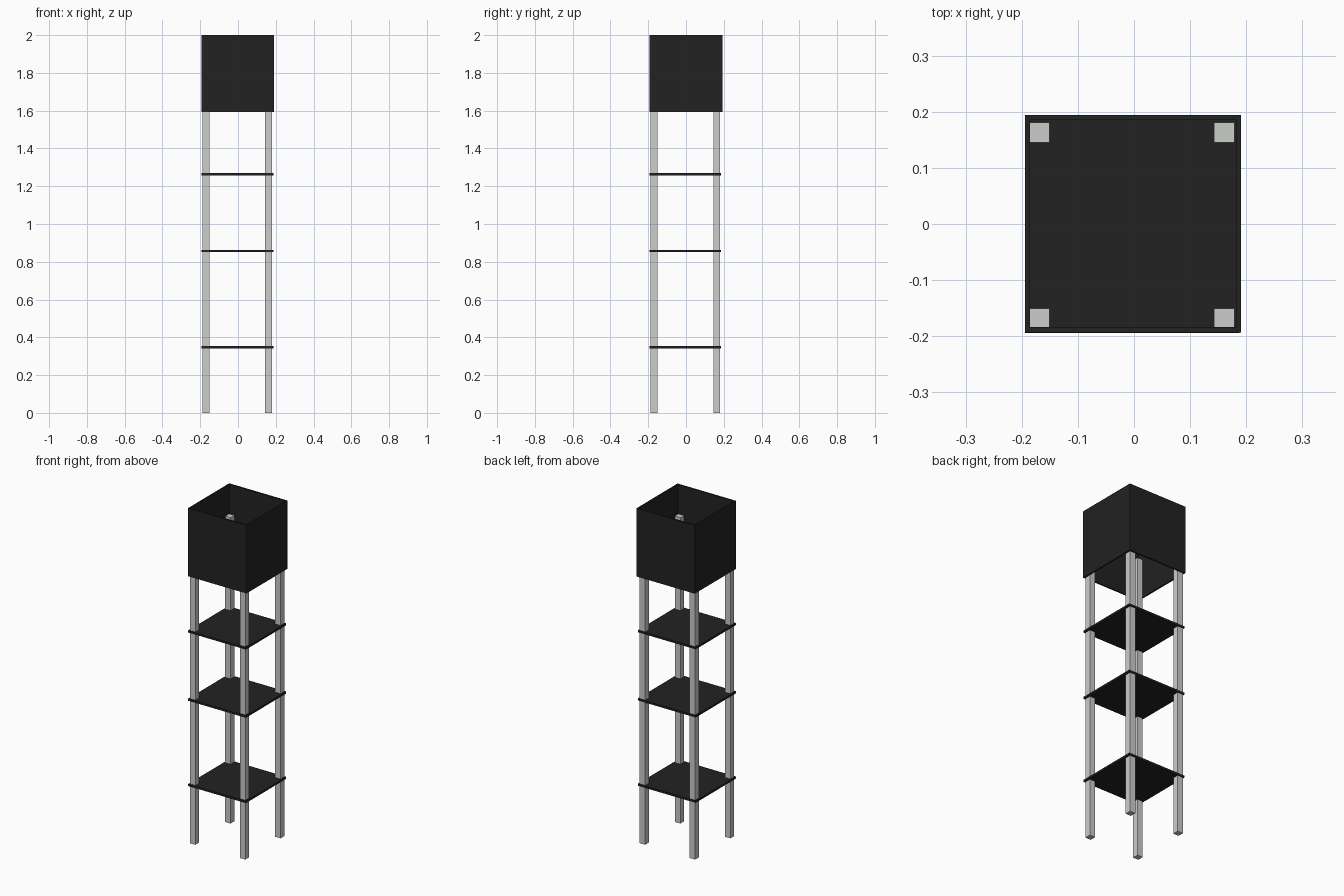
import bpy

if "Cube" in bpy.data.objects:
    bpy.data.objects.remove(bpy.data.objects["Cube"])

def material(name, rgb):
    m = bpy.data.materials.new(name)
    m.diffuse_color = (*rgb, 1)
    m.use_nodes = True
    m.node_tree.nodes["Principled BSDF"].inputs["Base Color"].default_value = m.diffuse_color
    return m

grey = material("light grey", (0.6, 0.61, 0.6))
black = material("charcoal", (0.016, 0.016, 0.016))

def box(name, lo, hi, mat):
    """Axis-aligned box between two corners."""
    bpy.ops.mesh.primitive_cube_add(size=1, location=[(a + b) / 2 for a, b in zip(lo, hi)])
    ob = bpy.context.object
    ob.name = name
    ob.scale = [b - a for a, b in zip(lo, hi)]
    bpy.ops.object.transform_apply(location=False, rotation=False, scale=True)
    ob.data.materials.append(mat)
    return ob

# Four square posts, ending inside the shade
for side, x in (("left", -0.187), ("right", 0.143)):
    for end, y in (("front", -0.187), ("back", 0.145)):
        box(f"{end}_{side}_post", (x, y, 0), (x + 0.036, y + 0.036, 1.825), grey)

# Three thin shelves
for name, z in (("lower", 0.348), ("middle", 0.857), ("upper", 1.264)):
    box(f"{name}_shelf", (-0.194, -0.194, z - 0.006), (0.188, 0.186, z + 0.006), black)

# Lamp shade: four walls, open at top and bottom
X0, X1, Y0, Y1, Z0, Z1, T = -0.194, 0.191, -0.193, 0.194, 1.593, 2.0, 0.009
box("shade_front", (X0, Y0, Z0), (X1, Y0 + T, Z1), black)
box("shade_back", (X0, Y1 - T, Z0), (X1, Y1, Z1), black)
box("shade_left", (X0, Y0 + T, Z0), (X0 + T, Y1 - T, Z1), black)
box("shade_right", (X1 - T, Y0 + T, Z0), (X1, Y1 - T, Z1), black)
